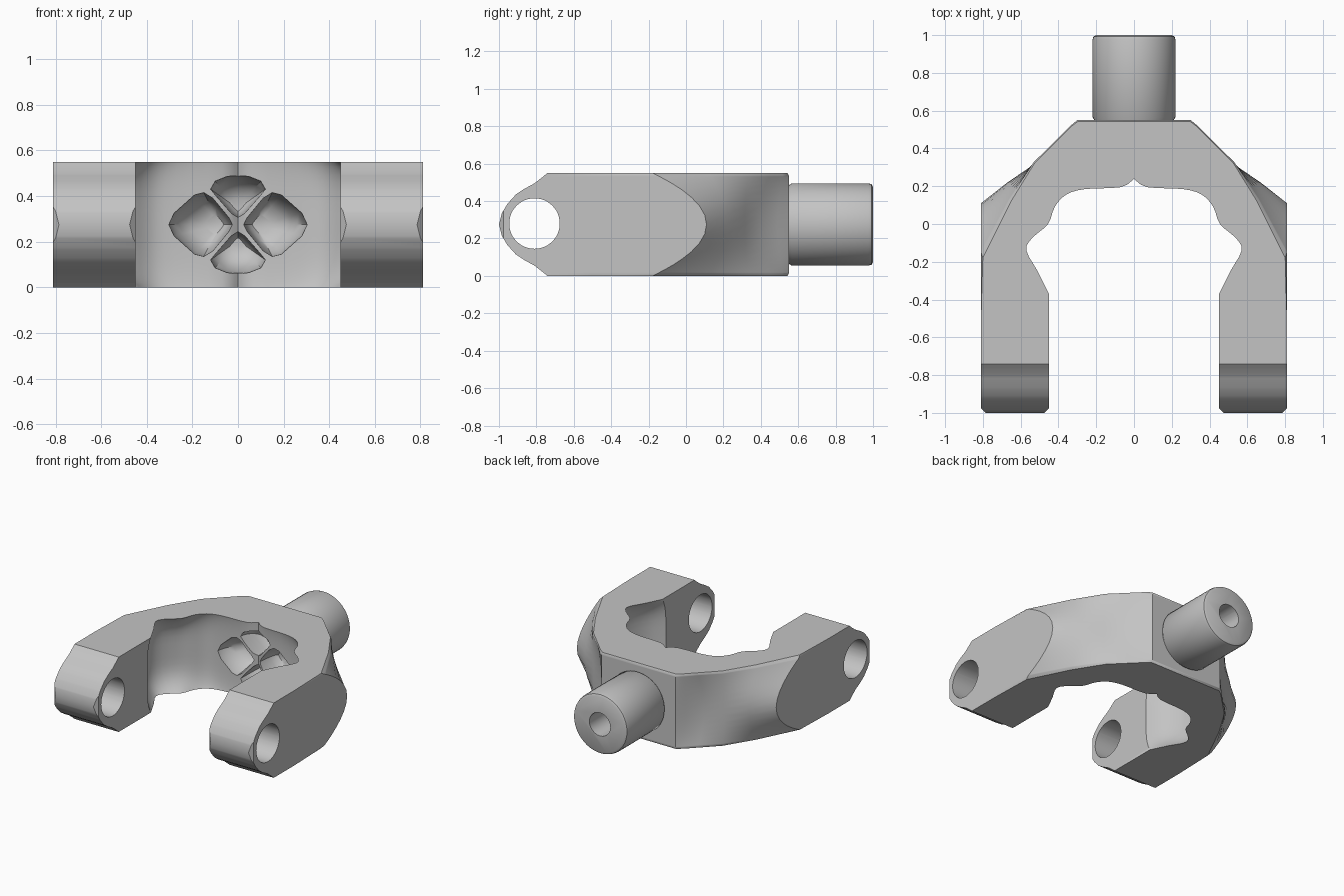
import bpy, bmesh, math
from mathutils import Vector

if "Cube" in bpy.data.objects:
    bpy.data.objects.remove(bpy.data.objects["Cube"])

H = 0.55          # body height
MID = H / 2       # centre line of pin and shaft

grey = bpy.data.materials.new("cast grey")
grey.use_nodes = True
grey.diffuse_color = (0.55, 0.55, 0.55, 1)
grey.node_tree.nodes["Principled BSDF"].inputs["Base Color"].default_value = (0.55, 0.55, 0.55, 1)


def loft(name, rings):
    """Closed solid through a stack of matching rings."""
    bm = bmesh.new()
    rows = [[bm.verts.new(p) for p in ring] for ring in rings]
    n = len(rows[0])
    for a, b in zip(rows, rows[1:]):
        for i in range(n):
            j = (i + 1) % n
            bm.faces.new((a[i], a[j], b[j], b[i]))
    bm.faces.new(rows[0][::-1])
    bm.faces.new(rows[-1])
    bmesh.ops.recalc_face_normals(bm, faces=bm.faces)
    mesh = bpy.data.meshes.new(name)
    bm.to_mesh(mesh)
    bm.free()
    mesh.materials.append(grey)
    obj = bpy.data.objects.new(name, mesh)
    bpy.context.collection.objects.link(obj)
    return obj


def circle(r, n=48):
    return [(r * math.cos(2 * math.pi * i / n), r * math.sin(2 * math.pi * i / n)) for i in range(n)]


def combine(obj, other, operation):
    """Apply a boolean and remove the helper."""
    mod = obj.modifiers.new("cut", 'BOOLEAN')
    mod.operation, mod.solver, mod.object = operation, 'EXACT', other
    bpy.context.view_layer.objects.active = obj
    bpy.ops.object.modifier_apply(modifier=mod.name)
    bpy.data.objects.remove(other)


def smooth_path(points, steps=3):
    """Catmull-Rom curve through the points."""
    pts = [Vector(p) for p in points]
    out = []
    for i in range(len(pts) - 1):
        p0, p1, p2, p3 = pts[max(i - 1, 0)], pts[i], pts[i + 1], pts[min(i + 2, len(pts) - 1)]
        for k in range(steps):
            t = k / steps
            out.append(0.5 * (2 * p1 + (p2 - p0) * t + (2 * p0 - 5 * p1 + 4 * p2 - p3) * t * t
                              + (3 * p1 - p0 - 3 * p2 + p3) * t ** 3))
    return out + [pts[-1]]


# Half outlines of the fork: inner edge at the rims and at mid height
inner_rim = smooth_path([(0, .24), (.07, .195), (.26, .185), (.36, .155), (.42, .09), (.455, .0),
                         (.54, -.075), (.57, -.14), (.51, -.25), (.45, -.37)])
inner_mid = smooth_path([(0, .24), (.07, .205), (.28, .2), (.38, .18), (.46, .12), (.54, .05),
                         (.62, -.06), (.63, -.18), (.55, -.33), (.45, -.41)])
arm_end = [(.45, -.7), (.45, -.975), (.475, -1), (.785, -1), (.81, -.975), (.81, -.5)]
# Outer edge: the corner slides along the arm and the shoulder is scooped
outer_rim = [(.81, -.18), (.66, .12), (.53, .33), (.41, .45), (.34, .52), (.30, .55)]
outer_mid = [(.81, .11), (.67, .22), (.53, .315), (.42, .39), (.345, .49), (.30, .55)]


def body_ring(z):
    t = abs(z - MID) / MID
    inset = 1 - 0.012 * max(0, (t - .95) / .05)
    inner = [b.lerp(a, t ** 4) for a, b in zip(inner_rim, inner_mid)]
    outer = [Vector(b).lerp(Vector(a), t * t) for a, b in zip(outer_rim, outer_mid)]
    outer = [p * inset for p in outer]
    half = inner + [Vector(p) for p in arm_end] + outer
    left = [Vector((-p.x, p.y)) for p in reversed(half[1:])]
    return [(p.x, p.y, z) for p in half + left]


levels = [0, .014] + [MID + MID * .95 * math.sin(a * math.pi / 16) for a in range(-7, 8)] + [H - .014, H]
body = loft("fork_body", [body_ring(z) for z in levels])

# Rounded arm ends, trimmed by a side profile
nose = [(-.73, H + .01), (-.765, .53), (-.81, .495), (-.865, .465), (-.91, .435), (-.955, .385), (-.985, .335)]
side = [(.8, H + .01)] + nose + [(-1.0, MID)] + [(y, H - z) for y, z in reversed(nose)] + [(.8, -.01)]
combine(body, loft("side_trim", [[(x, y, z) for y, z in side] for x in (-1, 1)]), 'INTERSECT')

# Pin holes through both arms
combine(body, loft("pin_cutter", [[(x, y - .81, z + .28) for y, z in circle(.135)] for x in (-1, 1)]),
        'DIFFERENCE')

# Four rounded pockets separated by thin crossing ribs
side_petal = [(.025, 0), (.04, .03), (.11, .115), (.15, .14), (.19, .13), (.28, .05), (.303, 0)]
top_petal = [(.03, 0), (.05, .03), (.13, .10), (.155, .12), (.19, .10), (.21, .05), (.217, 0)]


def pocket(petal, along_x, sign):
    loop = petal + [(u, -v) for u, v in reversed(petal[1:-1])]
    centre = sum(u for u, v in petal) / len(petal)
    rings = []
    for y, s in ((.1, 1), (.22, 1), (.27, .93), (.32, .8), (.36, .6), (.38, .3)):
        ring = []
        for u, v in loop:
            u, v = sign * (centre * (.5 + .5 * s) + (u - centre) * s), v * s
            ring.append((u, y, v + MID) if along_x else (v, y, u + MID))
        rings.append(ring)
    return loft("pocket_cutter", rings)


for sign in (-1, 1):
    combine(body, pocket(side_petal, True, sign), 'DIFFERENCE')
    combine(body, pocket(top_petal, False, sign), 'DIFFERENCE')

# Shaft with softened rim and a blind bore
shaft = loft("rear_shaft", [[(x, y, z + MID) for x, z in circle(r)]
                            for y, r in ((.45, .21), (.55, .21), (.565, .22), (.975, .22), (.992, .215), (1, .2))])
combine(shaft, loft("bore_cutter", [[(x, y, z + MID) for x, z in circle(.085, 24)] for y in (.55, 1.1)]),
        'DIFFERENCE')

# Smooth shading with crisp edges
for obj in (body, shaft):
    bpy.ops.object.select_all(action='DESELECT')
    obj.select_set(True)
    bpy.context.view_layer.objects.active = obj
    bpy.ops.object.shade_smooth_by_angle(angle=math.radians(35))
